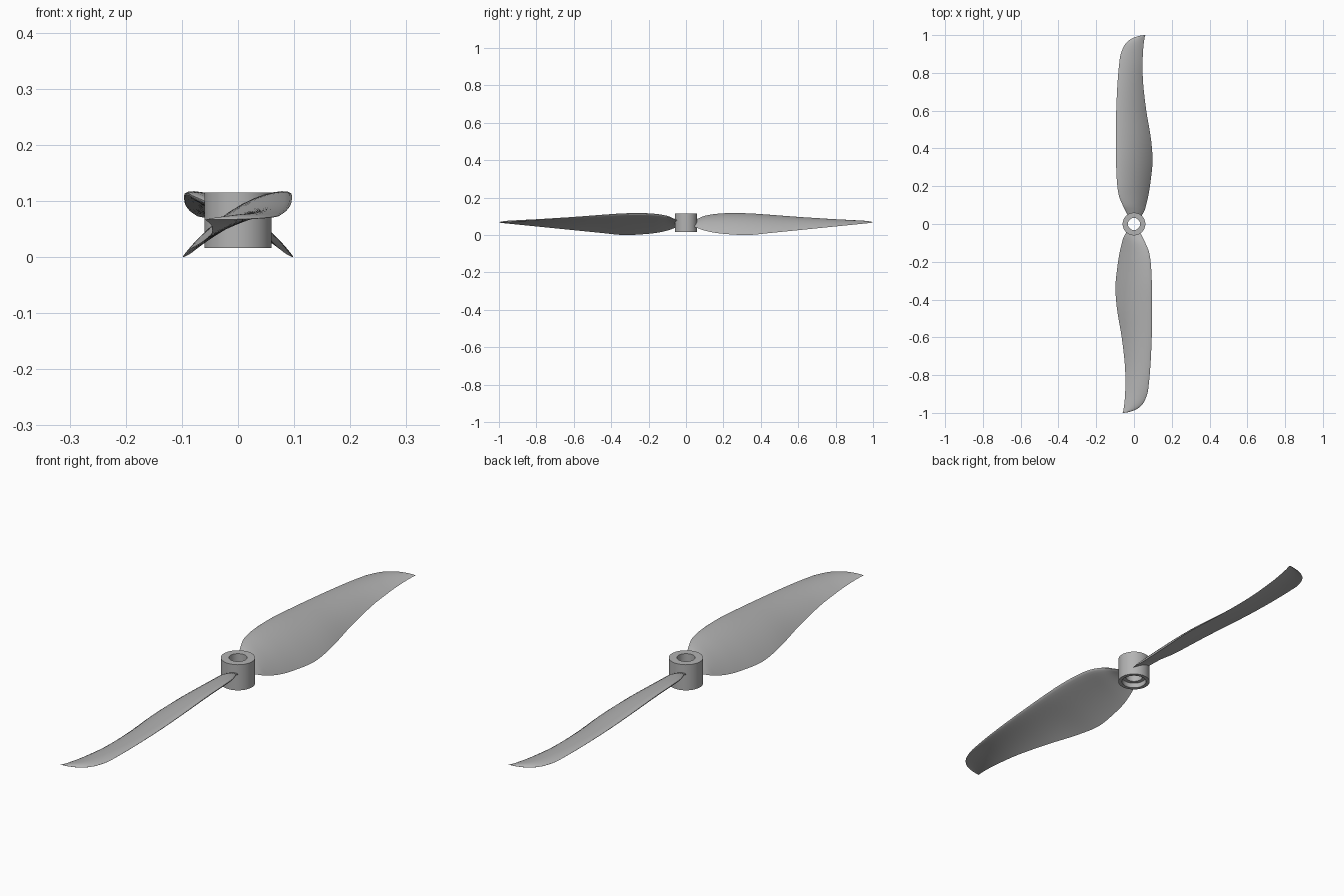
import bpy
import bmesh
from math import sqrt, cos, sin, pi, radians
from mathutils import Vector, Matrix

default_cube = bpy.data.objects.get("Cube")
if default_cube:
    bpy.data.objects.remove(default_cube, do_unlink=True)

# Single grey plastic
GREY = (0.45, 0.45, 0.45, 1.0)
plastic = bpy.data.materials.new("grey plastic")
plastic.use_nodes = True
plastic.diffuse_color = GREY
plastic.node_tree.nodes["Principled BSDF"].inputs["Base Color"].default_value = GREY


def finish(bm, name):
    """Turn a bmesh into a smooth shaded object that keeps its sharp edges."""
    bmesh.ops.recalc_face_normals(bm, faces=bm.faces)
    mesh = bpy.data.meshes.new(name)
    bm.to_mesh(mesh)
    bm.free()
    mesh.materials.append(plastic)
    mesh.shade_smooth()
    mesh.set_sharp_from_angle(angle=radians(40))
    obj = bpy.data.objects.new(name, mesh)
    bpy.context.collection.objects.link(obj)
    return obj


def bridge(bm, ring_a, ring_b):
    """Join two closed vertex rings with quads."""
    count = len(ring_a)
    for i in range(count):
        j = (i + 1) % count
        bm.faces.new((ring_a[i], ring_a[j], ring_b[j], ring_b[i]))


def smooth_rows(rows, steps):
    """Catmull-Rom interpolation through the rows of a table."""
    points = [Vector(row) for row in rows]
    result = []
    for i in range(len(points) - 1):
        before = points[max(i - 1, 0)]
        start, end = points[i], points[i + 1]
        after = points[min(i + 2, len(points) - 1)]
        for s in range(steps):
            t = s / steps
            result.append(0.5 * (2 * start + (end - before) * t
                                 + (2 * before - 5 * start + 4 * end - after) * t ** 2
                                 + (3 * start - before - 3 * end + after) * t ** 3))
    result.append(points[-1])
    return result


# Hub: lathed sleeve with a through bore and a wider recess underneath
def make_hub():
    profile = [(.032, .115), (.06, .115), (.06, .016),
               (.046, .016), (.046, .036), (.032, .036)]
    segments = 64
    bm = bmesh.new()
    rings = []
    for radius, height in profile:
        rings.append([bm.verts.new((radius * cos(2 * pi * k / segments),
                                    radius * sin(2 * pi * k / segments), height))
                      for k in range(segments)])
    for i, ring in enumerate(rings):
        bridge(bm, ring, rings[(i + 1) % len(rings)])
    return finish(bm, "hub")


# Blade stations: span, leading x, trailing x, leading z, trailing z
STATIONS = [
    (.04, -.03, .038, .075, .046),
    (.07, -.045, .055, .088, .034),
    (.10, -.06, .064, .100, .024),
    (.15, -.08, .076, .109, .013),
    (.22, -.09, .087, .114, .005),
    (.33, -.095, .098, .113, .0),
    (.45, -.096, .09, .105, .011),
    (.60, -.094, .065, .094, .026),
    (.75, -.087, .048, .084, .041),
    (.85, -.078, .046, .077, .051),
    (.90, -.07, .047, .073, .056),
    (.95, -.048, .051, .07, .061),
    (.98, -.015, .055, .068, .064),
    (.995, .025, .058, .067, .066),
    (1, .055, .06, .067, .066),
]


def airfoil(station, samples=14):
    """Closed cambered section: over the top, then back underneath."""
    span, lead_x, trail_x, lead_z, trail_z = station
    lead = Vector((lead_x, span, lead_z))
    chord = Vector((trail_x, span, trail_z)) - lead
    length = chord.length
    up = Vector((-chord.z, 0, chord.x)).normalized()
    thickness = length * (0.14 - 0.07 * span)
    upper, lower = [], []
    for k in range(samples + 1):
        t = (1 - cos(pi * k / samples)) / 2
        half = 1.3 * thickness * sqrt(t) * (1 - t)
        camber = 0.28 * length * t * (1 - t)
        base = lead + chord * t
        upper.append(base + up * (camber + half))
        lower.append(base + up * (camber - half))
    return upper + lower[-2:0:-1]


# Blades: lofted sections, each turned half a revolution from the other
def make_blade(name, angle):
    bm = bmesh.new()
    rings = [[bm.verts.new(p) for p in airfoil(station)]
             for station in smooth_rows(STATIONS, 4)]
    for ring_a, ring_b in zip(rings, rings[1:]):
        bridge(bm, ring_a, ring_b)
    bm.faces.new(rings[0])
    bm.faces.new(rings[-1])
    bmesh.ops.rotate(bm, verts=bm.verts, cent=(0, 0, 0),
                     matrix=Matrix.Rotation(angle, 3, "Z"))
    return finish(bm, name)


make_hub()
for blade_name, turn in (("back_blade", 0), ("front_blade", pi)):
    make_blade(blade_name, turn)
